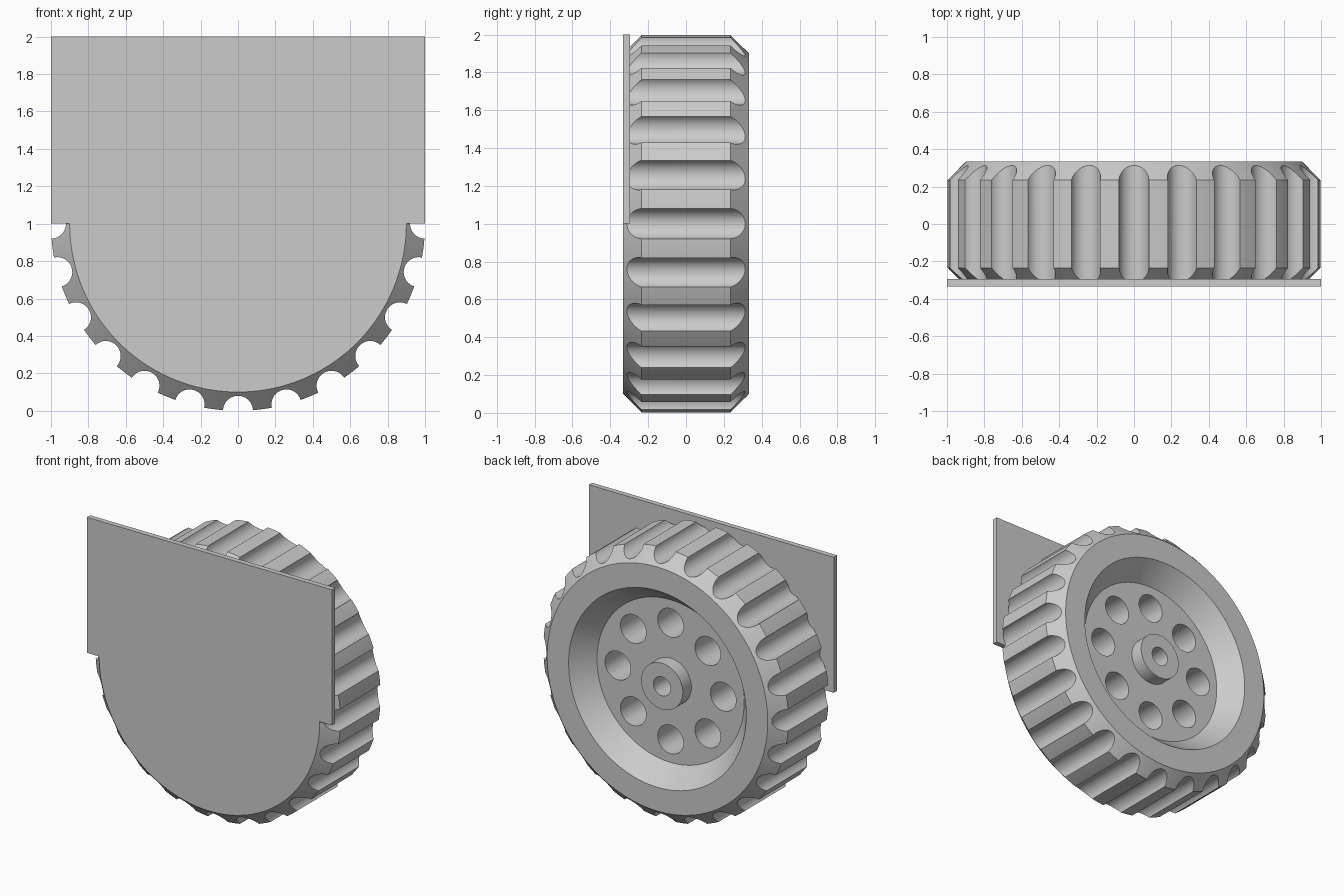
import bpy
import bmesh
from math import sin, cos, pi, radians
from mathutils import Matrix, Vector

cube = bpy.data.objects.get("Cube")
if cube:
    bpy.data.objects.remove(cube, do_unlink=True)

grey = bpy.data.materials.new("plain_grey")
grey.use_nodes = True
grey.diffuse_color = (0.6, 0.6, 0.6, 1)
grey.node_tree.nodes["Principled BSDF"].inputs["Base Color"].default_value = (0.6, 0.6, 0.6, 1)

HALF = 0.333            # half the wheel width
AXLE = Vector((0, 0, 1))
HOLE_END = -0.295       # holes stop at the closed front


def make_object(name, bm):
    bmesh.ops.recalc_face_normals(bm, faces=bm.faces)
    mesh = bpy.data.meshes.new(name)
    bm.to_mesh(mesh)
    bm.free()
    mesh.materials.append(grey)
    obj = bpy.data.objects.new(name, mesh)
    bpy.context.collection.objects.link(obj)
    return obj


def activate(obj):
    bpy.ops.object.select_all(action='DESELECT')
    obj.select_set(True)
    bpy.context.view_layer.objects.active = obj


def add_rod(bm, x, z, radius, y0, y1, segments=40):
    """Cylinder along y."""
    place = Matrix.Translation((x, (y0 + y1) / 2, z)) @ Matrix.Rotation(pi / 2, 4, 'X')
    bmesh.ops.create_cone(bm, cap_ends=True, segments=segments, radius1=radius,
                          radius2=radius, depth=y1 - y0, matrix=place)


def lathe(name, profile, steps):
    """Turn a (radius, y) profile around the axle."""
    bm = bmesh.new()
    verts = [bm.verts.new((r, y, 1)) for r, y in profile]
    edges = [bm.edges.new(pair) for pair in zip(verts, verts[1:])]
    bmesh.ops.spin(bm, geom=verts + edges, cent=AXLE, axis=(0, 1, 0),
                   angle=2 * pi, steps=steps, use_duplicate=False)
    bmesh.ops.remove_doubles(bm, verts=bm.verts, dist=0.0001)
    return make_object(name, bm)


def cut(target, cutter):
    mod = target.modifiers.new("cut", 'BOOLEAN')
    mod.operation = 'DIFFERENCE'
    mod.solver = 'EXACT'
    mod.object = cutter
    activate(target)
    bpy.ops.object.modifier_apply(modifier=mod.name)
    bpy.data.objects.remove(cutter, do_unlink=True)


# Wheel: chamfered tyre, dished back and central boss
wheel = lathe("wheel", [
    (0, -0.332), (0.9, -0.332), (1, -0.235), (1, 0.235), (0.9, HALF),
    (0.725, HALF), (0.6, 0.18), (0.17, 0.18), (0.17, 0.28), (0, 0.28)], 144)

# Tread grooves
bm = bmesh.new()
for i in range(24):
    a = i * pi / 12
    add_rod(bm, sin(a), 1 + cos(a), 0.08, -0.5, 0.5)
cut(wheel, make_object("groove_cutter", bm))

# Ring of holes and axle hole
bm = bmesh.new()
add_rod(bm, 0, 1, 0.07, HOLE_END, 0.5)
for i in range(8):
    a = i * pi / 4
    add_rod(bm, 0.43 * cos(a), 1 + 0.43 * sin(a), 0.105, HOLE_END, 0.5)
cut(wheel, make_object("hole_cutter", bm))

# Front plate: square top, round lower half closing the wheel
bm = bmesh.new()
outline = [(-0.9, 1), (-1, 1), (-1, 2), (1, 2), (1, 1)]
outline += [(0.9 * cos(a), 1 - 0.9 * sin(a)) for a in (i * pi / 72 for i in range(72))]
face = bm.faces.new([bm.verts.new((x, -HALF, z)) for x, z in outline])
extruded = bmesh.ops.extrude_face_region(bm, geom=[face])["geom"]
bmesh.ops.translate(bm, vec=(0, 0.038, 0),
                    verts=[v for v in extruded if isinstance(v, bmesh.types.BMVert)])
plate = make_object("front_plate", bm)

for obj in (wheel, plate):
    activate(obj)
    bpy.ops.object.shade_smooth_by_angle(angle=radians(30))
